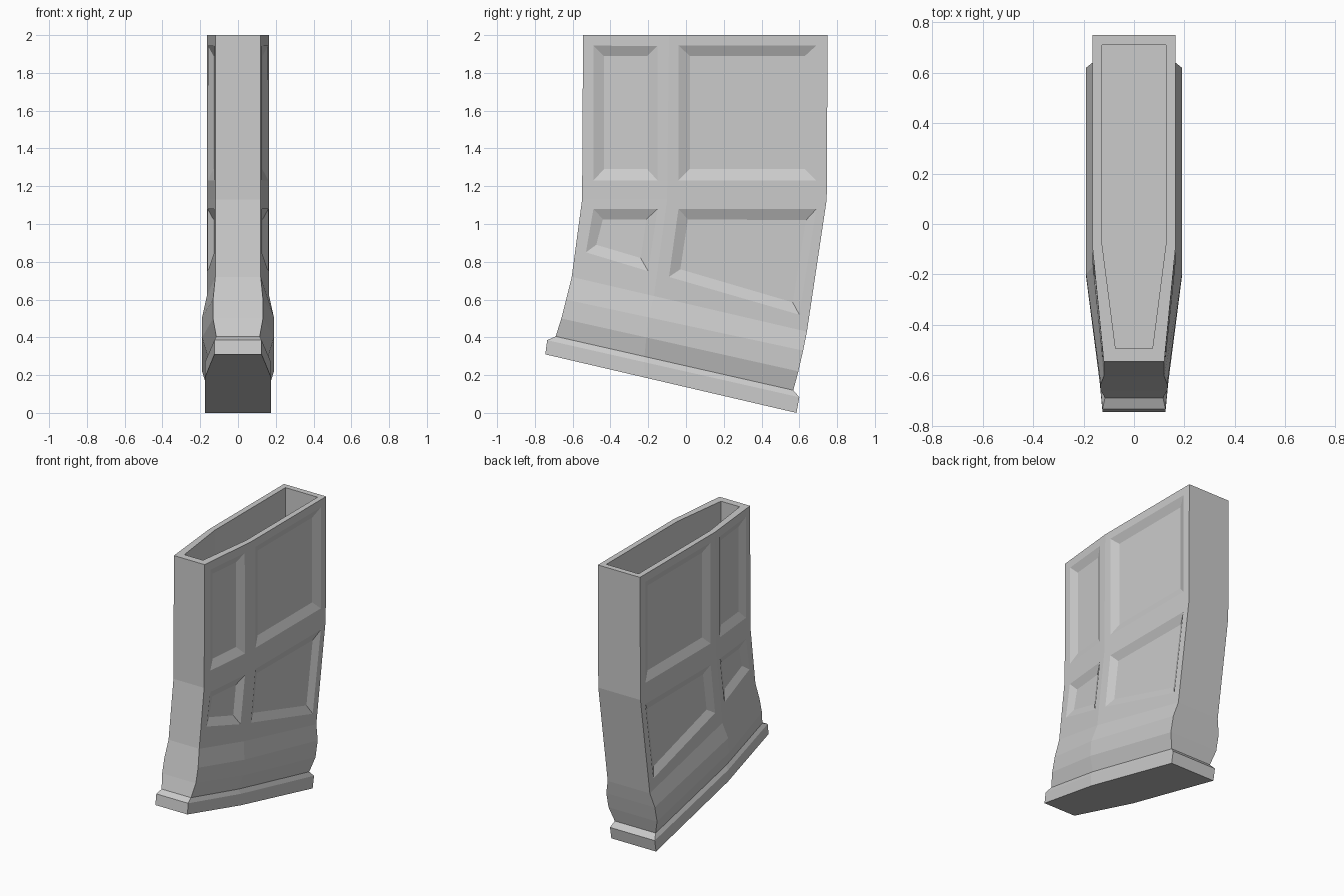
import bpy
import bmesh
from mathutils import Vector

cube = bpy.data.objects.get("Cube")
if cube:
    bpy.data.objects.remove(cube)

grey = bpy.data.materials.new("light grey")
grey.use_nodes = True
colour = (0.6, 0.6, 0.6, 1)
grey.diffuse_color = colour
grey.node_tree.nodes["Principled BSDF"].inputs["Base Color"].default_value = colour


def make_object(name, bm):
    bmesh.ops.recalc_face_normals(bm, faces=bm.faces)
    mesh = bpy.data.meshes.new(name)
    bm.to_mesh(mesh)
    bm.free()
    mesh.materials.append(grey)
    obj = bpy.data.objects.new(name, mesh)
    bpy.context.collection.objects.link(obj)
    return obj


def loft(bm, rings):
    """Skin a list of equal rings and cap both ends."""
    loops = [[bm.verts.new(p) for p in ring] for ring in rings]
    n = len(loops[0])
    for a, b in zip(loops, loops[1:]):
        for i in range(n):
            j = (i + 1) % n
            bm.faces.new((a[i], a[j], b[j], b[i]))
    bm.faces.new(loops[0])
    bm.faces.new(loops[-1])


def section(front, back, mid_y, narrow, wide):
    """Six-sided slanted section with a tapered front."""
    (fy, fz), (by, bz) = front, back
    mz = fz + (bz - fz) * (mid_y - fy) / (by - fy)
    half = [(narrow, fy, fz), (wide, mid_y, mz), (wide, by, bz)]
    return [Vector(p) for p in half] + [Vector((-x, y, z)) for x, y, z in reversed(half)]


# Hollow shell: cavity floor, rim, straight upper body, bulge and base lip
rings = [
    section((-0.495, 1.2), (0.71, 1.2), -0.085, 0.073, 0.126),
    section((-0.495, 2), (0.71, 2), -0.085, 0.073, 0.126),
    section((-0.545, 2), (0.75, 2), -0.09, 0.12, 0.165),
    section((-0.55, 1.13), (0.745, 1.13), -0.1, 0.12, 0.165),
    section((-0.605, 0.72), (0.64, 0.43), -0.17, 0.12, 0.165),
    section((-0.635, 0.60), (0.62, 0.33), -0.2, 0.132, 0.19),
    section((-0.66, 0.50), (0.595, 0.22), -0.21, 0.132, 0.19),
    section((-0.69, 0.405), (0.568, 0.12), -0.22, 0.115, 0.16),
    section((-0.735, 0.385), (0.6, 0.083), -0.22, 0.125, 0.175),
    section((-0.745, 0.31), (0.585, 0), -0.22, 0.125, 0.175),
]
bm = bmesh.new()
loft(bm, rings)
body = make_object("magazine_body", bm)

# Bevelled side recesses: outer and inner outlines in y, z
panels = [
    ([(-0.49, 1.945), (-0.15, 1.945), (-0.15, 1.23), (-0.49, 1.23)],
     [(-0.435, 1.89), (-0.205, 1.89), (-0.205, 1.29), (-0.435, 1.29)]),
    ([(-0.04, 1.945), (0.69, 1.945), (0.69, 1.23), (-0.04, 1.23)],
     [(0.02, 1.89), (0.63, 1.89), (0.63, 1.29), (0.02, 1.29)]),
    ([(-0.49, 1.08), (-0.15, 1.08), (-0.20, 0.75), (-0.53, 0.85)],
     [(-0.44, 1.025), (-0.21, 1.025), (-0.24, 0.82), (-0.475, 0.89)]),
    ([(-0.04, 1.08), (0.69, 1.08), (0.60, 0.52), (-0.09, 0.72)],
     [(0.01, 1.025), (0.635, 1.02), (0.565, 0.585), (-0.03, 0.76)]),
]
DEPTH = 0.025


def side_x(y, z):
    """Half width of the body side at a point."""
    drop = max(0, 1.13 - z)
    front, mid = -0.55 - 0.134 * drop, -0.1 - 0.14 * drop
    t = min(1, max(0, (y - front) / (mid - front)))
    return 0.12 + 0.045 * t


bm = bmesh.new()
for side in (1, -1):
    for outer, inner in panels:
        deep = [Vector((side_x(y, z) - DEPTH, y, z)) for y, z in inner]
        edge = [Vector((side_x(y, z), y, z)) for y, z in outer]
        proud = [e + (e - d) * 0.3 for d, e in zip(deep, edge)]
        loft(bm, [[Vector((side * p.x, p.y, p.z)) for p in ring]
                  for ring in (deep, edge, proud)])
cutter = make_object("recess_cutter", bm)
cutter.hide_render = True

# Cut the recesses and discard the cutter
cut = body.modifiers.new("recesses", "BOOLEAN")
cut.operation = "DIFFERENCE"
cut.solver = "EXACT"
cut.object = cutter
bpy.context.view_layer.objects.active = body
bpy.ops.object.modifier_apply(modifier=cut.name)
bpy.data.objects.remove(cutter)
